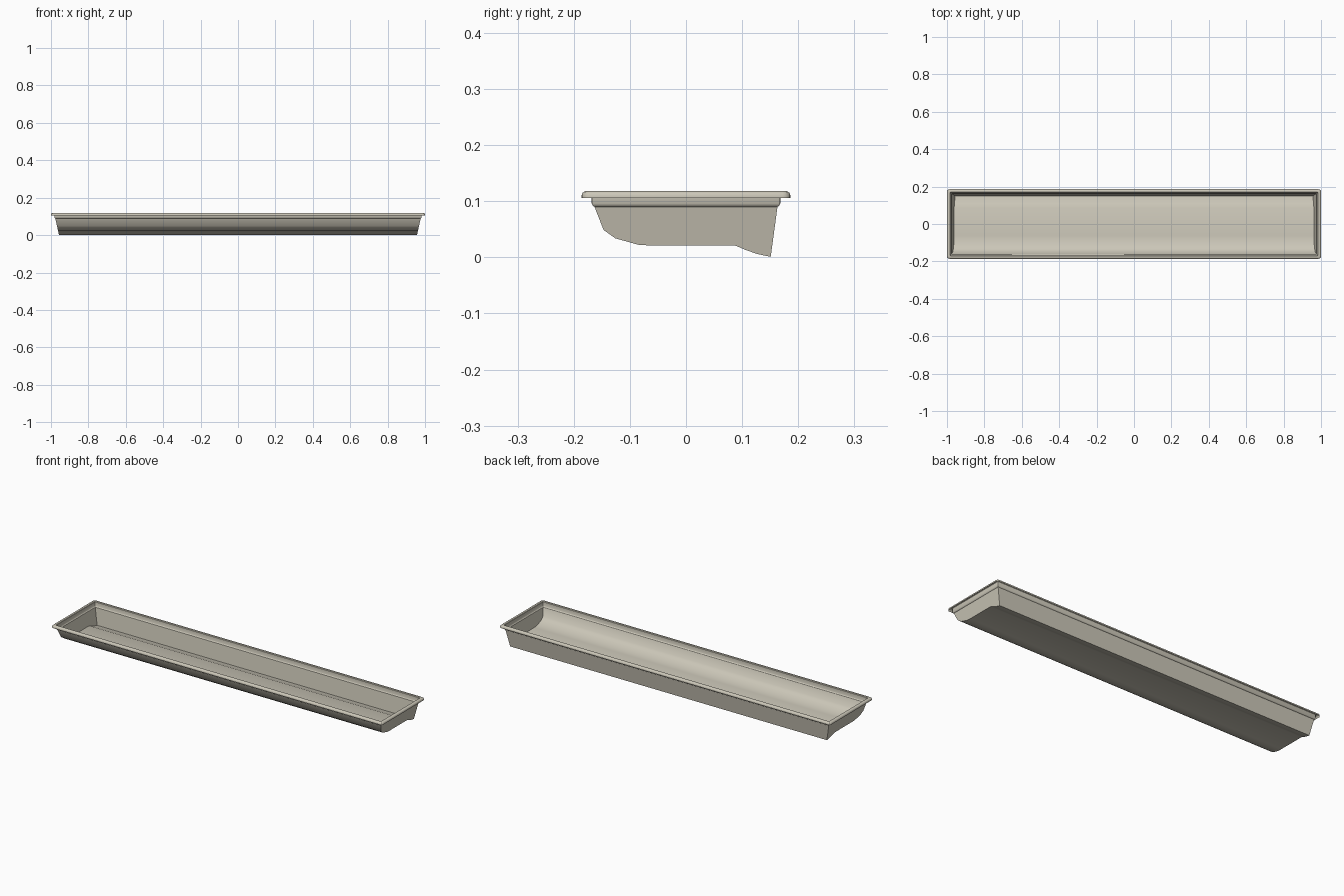
import bpy, bmesh, math

if "Cube" in bpy.data.objects:
    bpy.data.objects.remove(bpy.data.objects["Cube"])

enamel = bpy.data.materials.new("warm grey enamel")
enamel.diffuse_color = (0.60, 0.57, 0.48, 1)
enamel.use_nodes = True
enamel.node_tree.nodes["Principled BSDF"].inputs["Base Color"].default_value = enamel.diffuse_color


def ring(bm, hx, hy, z, r, steps=4):
    """Rounded rectangle of vertices, counter-clockwise."""
    verts = []
    for i, (sx, sy) in enumerate([(1, 1), (-1, 1), (-1, -1), (1, -1)]):
        for k in range(steps + 1):
            a = math.pi / 2 * (i + k / steps)
            verts.append(bm.verts.new((sx * (hx - r) + r * math.cos(a),
                                       sy * (hy - r) + r * math.sin(a), z)))
    return verts


def finish(bm, name):
    bmesh.ops.remove_doubles(bm, verts=bm.verts, dist=0.0001)
    bmesh.ops.dissolve_degenerate(bm, edges=bm.edges, dist=0.0001)
    mesh = bpy.data.meshes.new(name)
    bm.to_mesh(mesh)
    bm.free()
    mesh.materials.append(enamel)
    obj = bpy.data.objects.new(name, mesh)
    bpy.context.collection.objects.link(obj)
    bpy.ops.object.select_all(action='DESELECT')
    bpy.context.view_layer.objects.active = obj
    obj.select_set(True)
    bpy.ops.object.shade_smooth_by_angle(angle=math.radians(38))
    return obj


# Rim: skirt, rolled edge, flat top, neck and shoulder (hx, hy, z, corner radius)
bm = bmesh.new()
rim = [(1.0, 0.186, 0.106, 0.014), (1.0, 0.186, 0.111, 0.014),
       (0.998, 0.184, 0.1155, 0.012), (0.994, 0.180, 0.118, 0.010),
       (0.984, 0.170, 0.118, 0.004), (0.982, 0.168, 0.116, 0.003),
       (0.982, 0.168, 0.096, 0.003), (0.980, 0.166, 0.092, 0.002),
       (0.977, 0.163, 0.090, 0.0)]
rings = [ring(bm, *r) for r in rim]
for a, b in zip(rings, rings[1:]):
    n = len(a)
    for i in range(n):
        j = (i + 1) % n
        bm.faces.new((a[i], a[j], b[j], b[i]))
finish(bm, "rim_and_neck")

# Basin: side profile (y, z) swept between two leaning end walls
bm = bmesh.new()
profile = [(-0.163, 0.090), (-0.147, 0.049), (-0.126, 0.034), (-0.085, 0.0225),
           (-0.062, 0.021), (0.088, 0.021), (0.107, 0.013), (0.127, 0.006),
           (0.151, 0.001), (0.163, 0.090)]
ends = [[bm.verts.new((s * (0.957 + 0.020 * z / 0.09), y, z)) for y, z in profile]
        for s in (-1, 1)]
left, right = ends
for i in range(len(profile) - 1):
    bm.faces.new((left[i], right[i], right[i + 1], left[i + 1]))
bm.faces.new(left)
bm.faces.new(right[::-1])
finish(bm, "basin")
